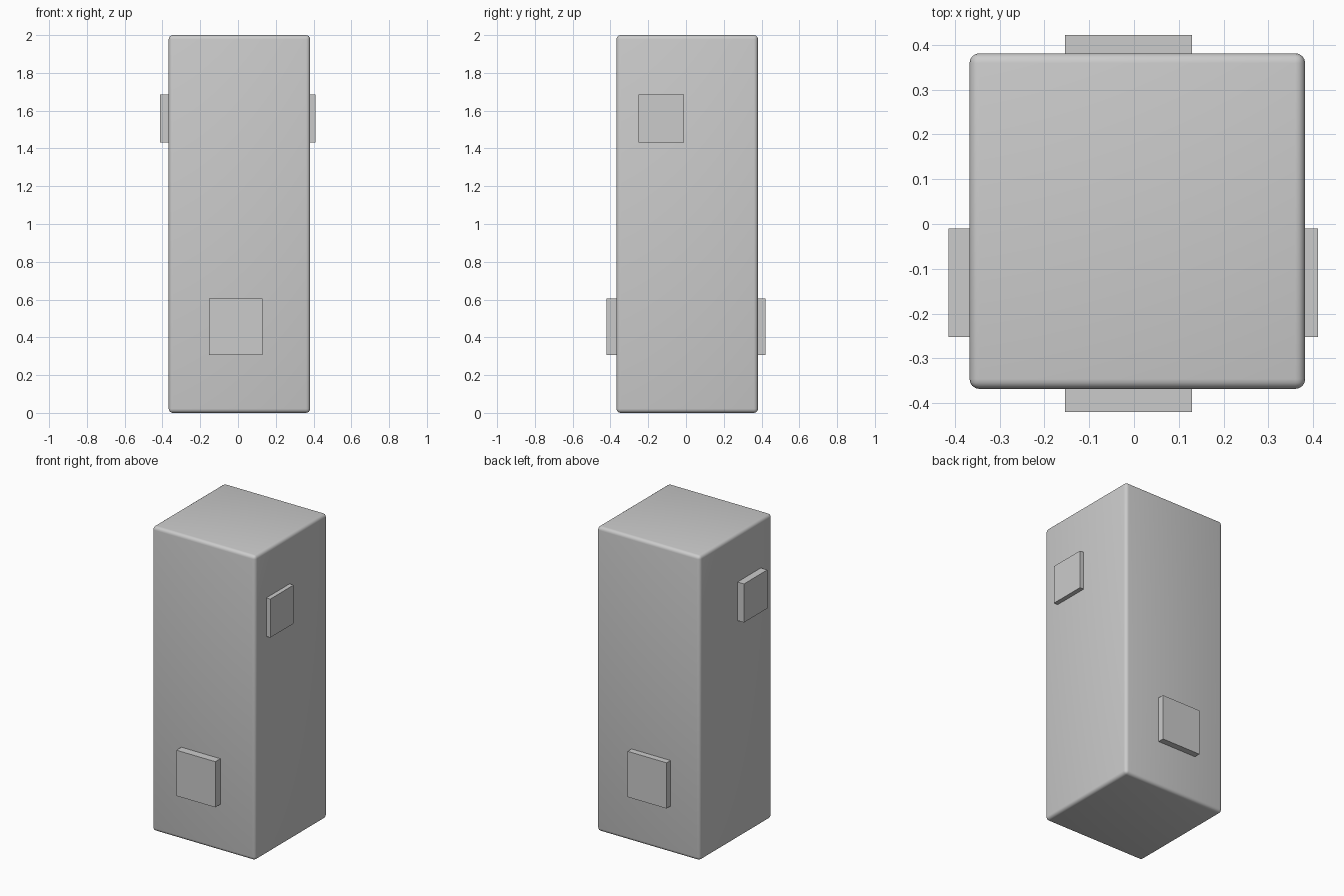
import bpy
from mathutils import Vector

cube = bpy.data.objects.get("Cube")
if cube:
    bpy.data.objects.remove(cube, do_unlink=True)

# Single plain grey
grey = bpy.data.materials.new("plain_grey")
grey.use_nodes = True
colour = (0.6, 0.6, 0.6, 1)
grey.diffuse_color = colour
grey.node_tree.nodes["Principled BSDF"].inputs["Base Color"].default_value = colour


def box(name, low, high):
    """Box between two opposite corners."""
    low, high = Vector(low), Vector(high)
    bpy.ops.mesh.primitive_cube_add(size=1, location=(low + high) / 2)
    obj = bpy.context.object
    obj.name = name
    obj.scale = high - low
    bpy.ops.object.transform_apply(location=False, rotation=False, scale=True)
    obj.data.materials.append(grey)
    return obj


# Tall body with softly rounded edges
body = box("body", (-0.367, -0.368, 0), (0.382, 0.381, 2))
bevel = body.modifiers.new("rounded_edges", "BEVEL")
bevel.width = 0.022
bevel.segments = 4
bevel.limit_method = "ANGLE"
bpy.ops.object.modifier_apply(modifier=bevel.name)
bpy.ops.object.shade_smooth_by_angle()

# Upper square plates on the two sides
box("right_upper_plate", (-0.414, -0.252, 1.432), (-0.34, -0.01, 1.685))
box("left_upper_plate", (0.35, -0.252, 1.432), (0.411, -0.01, 1.685))

# Lower square plates on front and back
box("front_lower_plate", (-0.154, -0.42, 0.306), (0.129, -0.34, 0.606))
box("back_lower_plate", (-0.154, 0.35, 0.306), (0.129, 0.422, 0.606))
